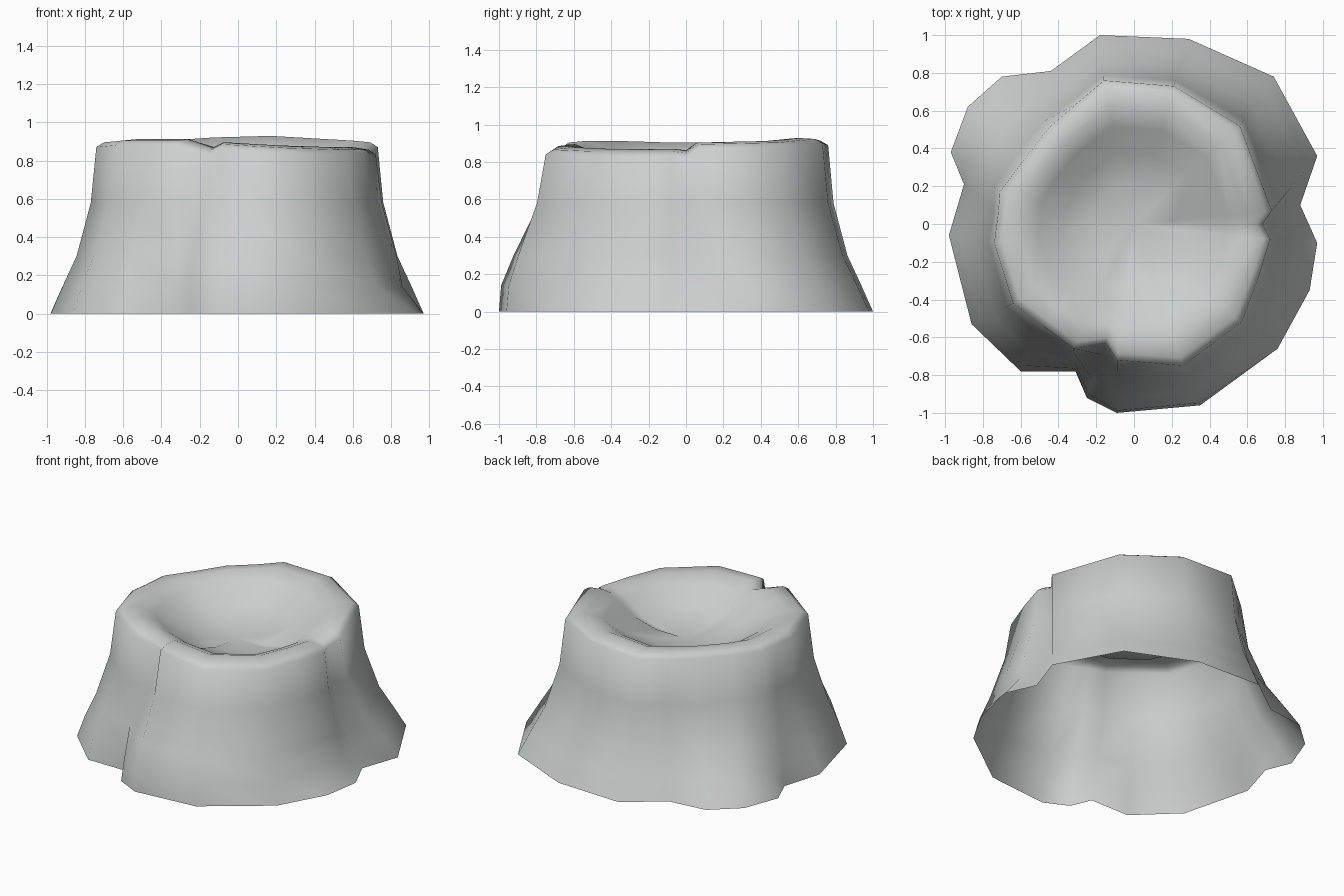
import bpy
import bmesh
import math
from mathutils import Vector

cube = bpy.data.objects.get("Cube")
if cube:
    bpy.data.objects.remove(cube, do_unlink=True)

# One row per rib around the mound: foot x, foot y, rim x, rim y, rim height
RIBS = [
    (-.18, 1, -.16, .76, .93), (.29, .98, .21, .73, .94),
    (.74, .78, .56, .52, .92), (.97, .36, .73, .07, .91),
    (.88, .1, .68, 0, .86), (.97, -.1, .72, -.08, .87),
    (.93, -.35, .66, -.28, .87), (.76, -.66, .57, -.52, .87),
    (.35, -.96, .26, -.75, .88), (-.09, -1, -.09, -.72, .9),
    (-.25, -.92, -.15, -.63, .87), (-.31, -.78, -.32, -.66, .92),
    (-.6, -.78, -.48, -.54, .92), (-.86, -.53, -.64, -.42, .92),
    (-.98, -.06, -.74, -.1, .91), (-.9, .21, -.72, .05, .91),
    (-.97, .38, -.71, .17, .91), (-.88, .62, -.59, .33, .91),
    (-.7, .78, -.45, .51, .92), (-.44, .81, -.3, .64, .92),
]

# Outer wall: height and share of the way from rim outline to foot outline
WALL = [(0, 1), (.14, .74), (.3, .43), (.58, .12)]
# Bowl: scale of the rim outline and drop below the rim
BOWL = [(1, .04), (.95, .015), (.83, .005), (.7, .05), (.52, .14), (.3, .19)]
BOWL_RADIUS = .7
BOWL_CENTRE = .7


def make_material(name, colour):
    mat = bpy.data.materials.new(name)
    mat.use_nodes = True
    mat.diffuse_color = colour
    for node in mat.node_tree.nodes:
        if node.type == "BSDF_PRINCIPLED":
            node.inputs["Base Color"].default_value = colour
            node.inputs["Roughness"].default_value = .9
    return mat


def wall_ring(height, share):
    """Blend between rim and foot, flaring the front and tucking the +x side."""
    ring = []
    for fx, fy, rx, ry, rz in RIBS:
        flare = .3 * max(0, -fy) ** 2 * math.sin(math.pi * share)
        t = min(1, share + flare)
        if height > 0 and fx > .9 and fy < 0:
            t = min(t, .56)
        ring.append(Vector((rx + (fx - rx) * t, ry + (fy - ry) * t, height)))
    return ring


def bowl_ring(scale, drop):
    """Shrink the rim, evening out its shape and height towards the centre."""
    average = sum(rib[-1] for rib in RIBS) / len(RIBS)
    ring = []
    for fx, fy, rx, ry, rz in RIBS:
        edge = Vector((rx, ry, 0))
        point = edge.lerp(edge.normalized() * BOWL_RADIUS, 1 - scale) * scale
        point.z = average + (rz - average) * scale - drop
        ring.append(point)
    return ring


def bridge(bm, lower, upper):
    count = len(lower)
    for i in range(count):
        j = (i + 1) % count
        bm.faces.new((lower[i], lower[j], upper[j], upper[i]))


# Open-bottomed mound with a rolled rim and a hollow bowl on top
bm = bmesh.new()
outlines = [wall_ring(*step) for step in WALL]
outlines += [bowl_ring(*step) for step in BOWL]
rings = [[bm.verts.new(point) for point in outline] for outline in outlines]
for lower, upper in zip(rings, rings[1:]):
    bridge(bm, lower, upper)

# Bowl floor fan
centre = bm.verts.new((0, 0, BOWL_CENTRE))
for i, vert in enumerate(rings[-1]):
    bm.faces.new((vert, rings[-1][(i + 1) % len(RIBS)], centre))

# Ribs are listed clockwise, so turn the faces outward
bmesh.ops.reverse_faces(bm, faces=bm.faces[:])

mesh = bpy.data.meshes.new("crater_mound")
bm.to_mesh(mesh)
bm.free()
mesh.materials.append(make_material("pale_grey_rock", (.6, .625, .61, 1)))
mound = bpy.data.objects.new("crater_mound", mesh)
bpy.context.collection.objects.link(mound)

bpy.ops.object.select_all(action="DESELECT")
mound.select_set(True)
bpy.context.view_layer.objects.active = mound
bpy.ops.object.shade_smooth_by_angle(angle=math.radians(100))
